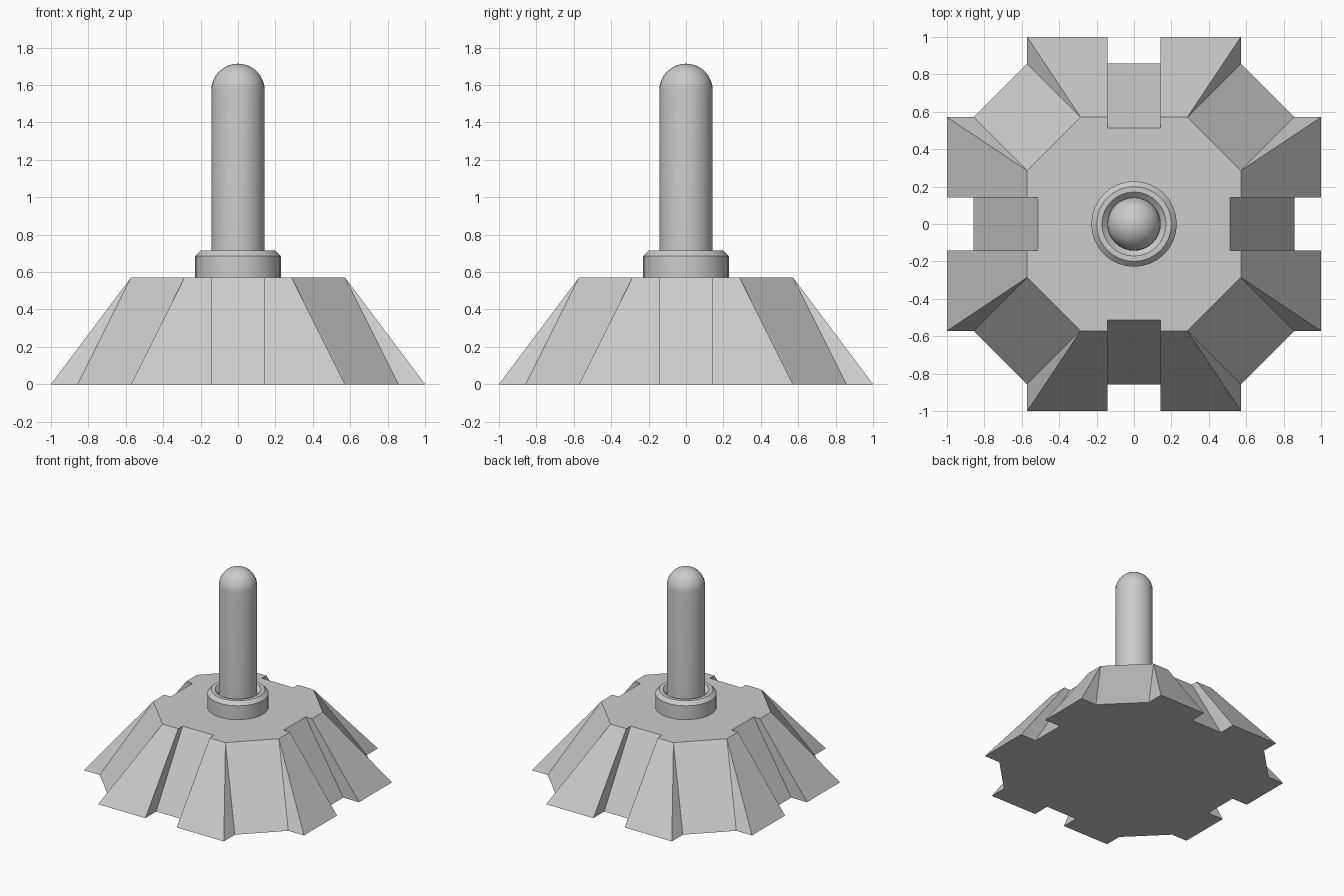
import bpy, bmesh, math

if "Cube" in bpy.data.objects:
    bpy.data.objects.remove(bpy.data.objects["Cube"])

U = 1 / 7          # module of the design
TOP = 4 * U        # height of the base


def make_object(name, bm):
    bmesh.ops.remove_doubles(bm, verts=bm.verts, dist=1e-4)
    bmesh.ops.recalc_face_normals(bm, faces=bm.faces)
    mesh = bpy.data.meshes.new(name)
    bm.to_mesh(mesh)
    bm.free()
    obj = bpy.data.objects.new(name, mesh)
    bpy.context.collection.objects.link(obj)
    return obj


def four_sides(points, z):
    """Repeat one side's outline around the four sides."""
    loop = []
    for c, s in ((1, 0), (0, 1), (-1, 0), (0, -1)):
        loop += [(x * c - y * s, x * s + y * c, z) for x, y in points]
    return loop


def lathe(name, profile, segments=32):
    bm = bmesh.new()
    verts = [bm.verts.new((r, 0, z)) for r, z in profile]
    edges = [bm.edges.new(p) for p in zip(verts, verts[1:])]
    bmesh.ops.spin(bm, geom=verts + edges, cent=(0, 0, 0), axis=(0, 0, 1),
                   angle=math.tau, steps=segments)
    obj = make_object(name, bm)
    bpy.ops.object.select_all(action='DESELECT')
    obj.select_set(True)
    bpy.context.view_layer.objects.active = obj
    bpy.ops.object.shade_smooth_by_angle(angle=math.radians(30))
    return obj


# Base: flared, notched outline tapering to a small notched octagon
half_low = [(4 * U, 6 * U), (4 * U, 1), (U, 1), (U, 6 * U)]
half_high = [(2 * U, 4 * U), (2 * U, 4 * U), (U, 4 * U), (U, 3.6 * U)]
mirror = lambda pts: pts + [(-x, y) for x, y in reversed(pts)]
bm = bmesh.new()
low = [bm.verts.new(p) for p in four_sides(mirror(half_low), 0)]
high = [bm.verts.new(p) for p in four_sides(mirror(half_high), TOP)]
n = len(low)
for i in range(n):
    j = (i + 1) % n
    if (high[i].co - high[j].co).length < 1e-4:
        bm.faces.new((low[i], low[j], high[i]))
    else:
        bm.faces.new((low[i], low[j], high[j], high[i]))
bm.faces.new(low)
bmesh.ops.remove_doubles(bm, verts=high, dist=1e-4)
rim = [e for e in bm.edges if e.is_boundary]
bmesh.ops.contextual_create(bm, geom=rim)
make_object("base", bm)

# Collar: chamfered ring around the rod
lathe("collar", [(1.6 * U, TOP), (1.6 * U, 4.8 * U), (1.4 * U, 5 * U),
                 (1.2 * U, 5 * U), (U, 4.8 * U)])

# Rod: round bar with a domed end
dome = [(U * math.cos(a), 11 * U + U * math.sin(a))
        for a in (i * math.pi / 16 for i in range(8))]
lathe("rod", [(U, 4.5 * U)] + dome + [(0, 12 * U)])
